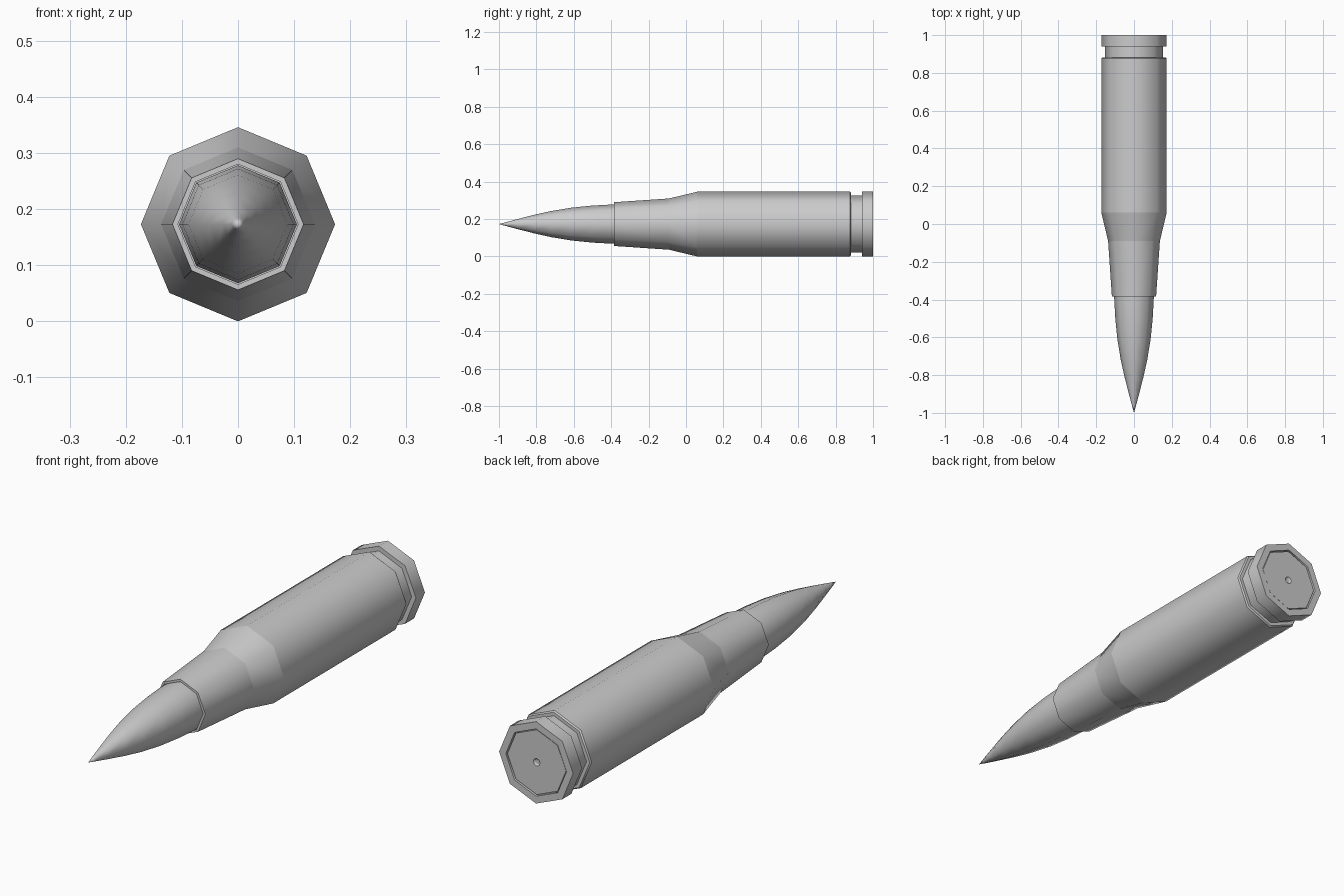
import bpy, bmesh, math

if "Cube" in bpy.data.objects:
    bpy.data.objects.remove(bpy.data.objects["Cube"])

SIDES = 8
AXIS_Z = 0.173


def lathe(name, profile, sharp_angle):
    """Turn (y, radius) points around the long axis; ring edges bent past sharp_angle stay crisp."""
    bm = bmesh.new()
    rings = []
    for y, r in profile:
        if r == 0:
            rings.append([bm.verts.new((0, y, AXIS_Z))] * SIDES)
        else:
            rings.append([bm.verts.new((r * math.sin(2 * math.pi * i / SIDES), y,
                                        AXIS_Z + r * math.cos(2 * math.pi * i / SIDES)))
                          for i in range(SIDES)])
    for a, b in zip(rings, rings[1:]):
        for i in range(SIDES):
            j = (i + 1) % SIDES
            corners = list(dict.fromkeys((a[i], a[j], b[j], b[i])))
            bm.faces.new(corners).smooth = True
    bmesh.ops.recalc_face_normals(bm, faces=bm.faces)
    for e in bm.edges:
        along_ring = abs(e.verts[0].co.y - e.verts[1].co.y) < 1e-6
        if along_ring and len(e.link_faces) == 2:
            e.smooth = e.calc_face_angle() < math.radians(sharp_angle)
    mesh = bpy.data.meshes.new(name)
    bm.to_mesh(mesh)
    bm.free()
    obj = bpy.data.objects.new(name, mesh)
    bpy.context.collection.objects.link(obj)
    return obj


# Case: recessed mouth, neck, shoulder, body, extractor groove, rim, base recess
lathe("case", [
    (-0.36, 0), (-0.36, 0.107), (-0.385, 0.107), (-0.385, 0.117),
    (-0.09, 0.137), (0.06, 0.173), (0.876, 0.173), (0.882, 0.168),
    (0.882, 0.153), (0.94, 0.153), (0.94, 0.173), (1.0, 0.173),
    (1.0, 0.142), (0.988, 0.142), (0.988, 0),
], 6)

# Primer cap with a small central dimple
lathe("primer", [
    (0.98, 0), (0.98, 0.137), (0.996, 0.137), (0.996, 0.016),
    (0.991, 0.010), (0.990, 0),
], 30)

# Pointed bullet seated in the mouth
lathe("bullet", [
    (-0.355, 0), (-0.355, 0.105), (-0.39, 0.105), (-0.50, 0.099),
    (-0.61, 0.088), (-0.72, 0.070), (-0.81, 0.050), (-0.90, 0.027),
    (-0.96, 0.011), (-1.0, 0),
], 40)
